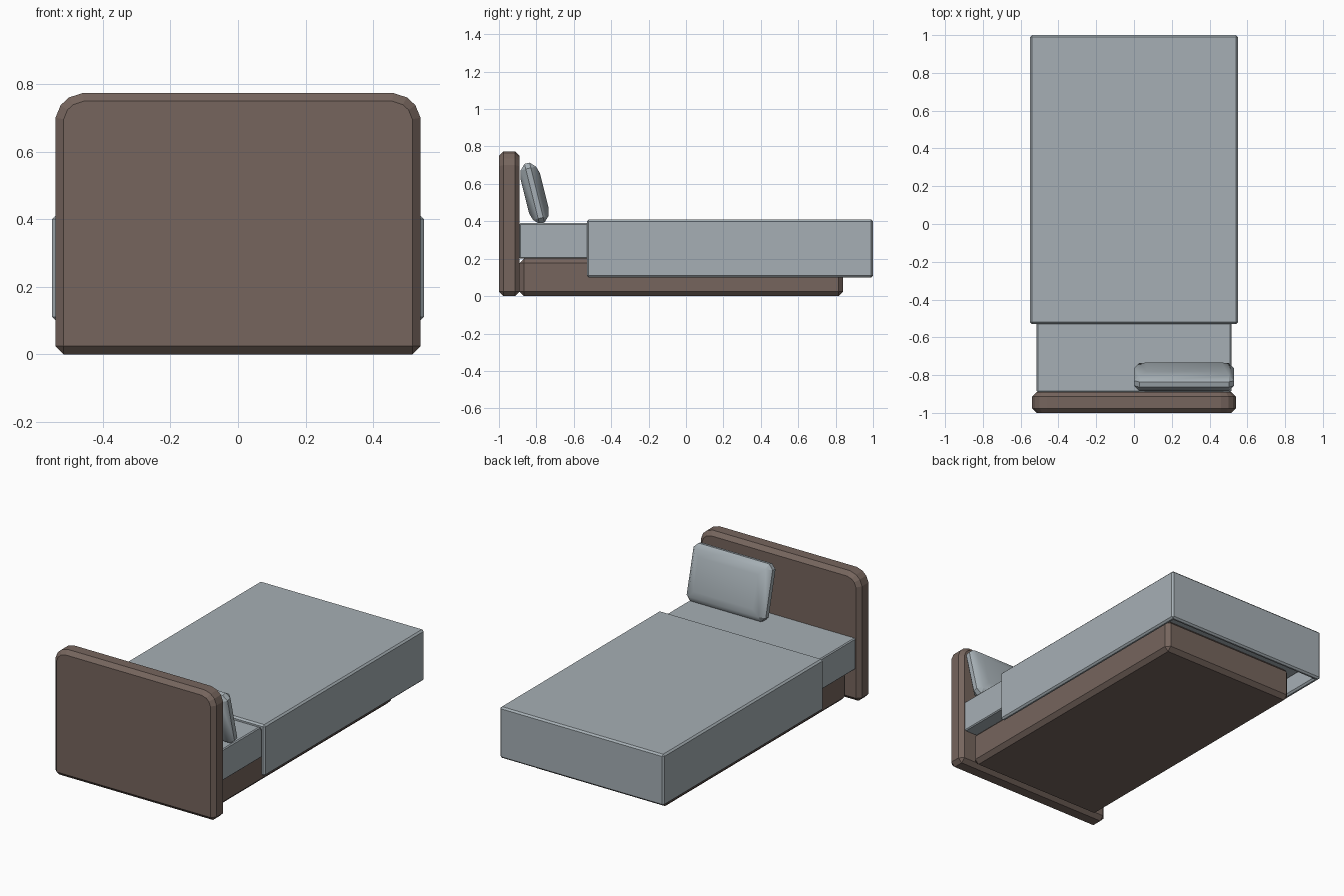
import bpy, bmesh, math
from mathutils import Matrix

default = bpy.data.objects.get("Cube")
if default:
    bpy.data.objects.remove(default, do_unlink=True)


def material(name, color):
    mat = bpy.data.materials.new(name)
    mat.use_nodes = True
    mat.diffuse_color = (*color, 1)
    node = next(n for n in mat.node_tree.nodes if n.type == 'BSDF_PRINCIPLED')
    node.inputs["Base Color"].default_value = (*color, 1)
    return mat


wood = material("brown wood", (0.18, 0.13, 0.11))
linen = material("pale blue linen", (0.38, 0.43, 0.46))


def finish(name, bm, mat, bevel=0, segments=1):
    """Turn a bmesh into an object, with bevelled sharp edges."""
    bmesh.ops.recalc_face_normals(bm, faces=bm.faces)
    mesh = bpy.data.meshes.new(name)
    bm.to_mesh(mesh)
    bm.free()
    mesh.materials.append(mat)
    obj = bpy.data.objects.new(name, mesh)
    bpy.context.collection.objects.link(obj)
    if bevel:
        mod = obj.modifiers.new("Bevel", 'BEVEL')
        mod.width, mod.segments = bevel, segments
        mod.limit_method, mod.angle_limit = 'ANGLE', math.radians(50)
    return obj


def box(low, high):
    bm = bmesh.new()
    size = [b - a for a, b in zip(low, high)]
    mid = [(a + b) / 2 for a, b in zip(low, high)]
    bmesh.ops.create_cube(bm, size=1, matrix=Matrix.Translation(mid) @ Matrix.Diagonal((*size, 1)))
    return bm


# Headboard: outline with rounded top corners, extruded in depth
half = [(0.54, 0), (0.54, 0.70), (0.525, 0.737), (0.50, 0.76), (0.46, 0.773)]
outline = half + [(-x, z) for x, z in reversed(half)]
bm = bmesh.new()
face = bm.faces.new([bm.verts.new((x, -1, z)) for x, z in outline])
ext = bmesh.ops.extrude_face_region(bm, geom=[face])
bmesh.ops.translate(bm, vec=(0, 0.11, 0), verts=[v for v in ext["geom"] if isinstance(v, bmesh.types.BMVert)])
finish("headboard", bm, wood, 0.024)

# Base and mattress
finish("bed_base", box((-0.455, -0.89, 0), (0.455, 0.84, 0.2)), wood, 0.024)
finish("mattress", box((-0.515, -0.89, 0.2), (0.515, 0.965, 0.39)), linen, 0.006)

# Blanket: a shell open below and towards the headboard
bm = box((-0.55, -0.53, 0.1), (0.55, 1, 0.41))
bm.normal_update()
bmesh.ops.delete(bm, geom=[f for f in bm.faces if f.normal.z < -0.5 or f.normal.y < -0.5], context='FACES')
blanket = finish("blanket", bm, linen)
shell = blanket.modifiers.new("Shell", 'SOLIDIFY')
shell.thickness, shell.offset, shell.use_even_offset = 0.03, -1, True
soft = blanket.modifiers.new("Bevel", 'BEVEL')
soft.width, soft.segments = 0.01, 1

# Pillow: plump block leaning on the headboard
bm = box((-0.265, -0.042, -0.165), (0.265, 0.042, 0.165))
bm.normal_update()
bmesh.ops.bevel(bm, geom=bm.edges[:], offset=0.028, segments=1, affect='EDGES')
bm.normal_update()
for f in [f for f in bm.faces if abs(f.normal.y) > 0.9]:
    push = 0.012 if f.normal.y > 0 else -0.012
    bmesh.ops.inset_region(bm, faces=[f], thickness=0.055)
    bmesh.ops.translate(bm, vec=(0, push, 0), verts=f.verts[:])
bmesh.ops.transform(bm, verts=bm.verts,
                    matrix=Matrix.Translation((0.265, -0.81, 0.55)) @ Matrix.Rotation(math.radians(14), 4, 'X'))
pillow = finish("pillow", bm, linen)

# Smooth only the soft pillow surfaces
bpy.ops.object.select_all(action='DESELECT')
pillow.select_set(True)
bpy.context.view_layer.objects.active = pillow
bpy.ops.object.shade_smooth_by_angle(angle=math.radians(30))
